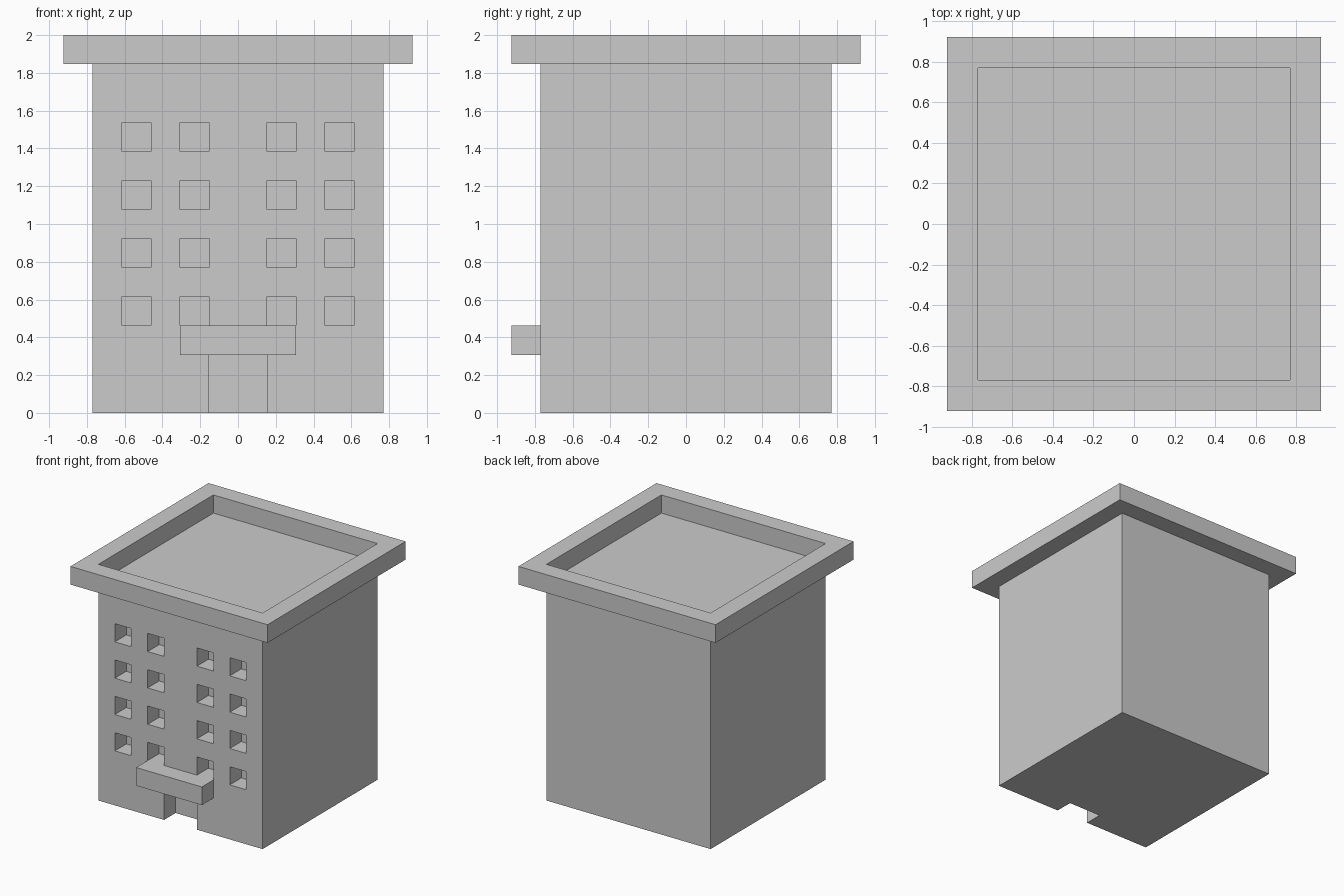
import bpy, bmesh
from mathutils import Vector

if "Cube" in bpy.data.objects:
    bpy.data.objects.remove(bpy.data.objects["Cube"])

U = 2 / 13  # building module: the whole model is 13 modules tall


def box(name, boxes):
    """One object made of boxes, each given as (min corner, max corner) in modules."""
    bm = bmesh.new()
    for lo, hi in boxes:
        lo, hi = Vector(lo) * U, Vector(hi) * U
        verts = bmesh.ops.create_cube(bm, size=1)["verts"]
        bmesh.ops.scale(bm, vec=hi - lo, verts=verts)
        bmesh.ops.translate(bm, vec=(lo + hi) / 2, verts=verts)
    mesh = bpy.data.meshes.new(name)
    bm.to_mesh(mesh)
    bm.free()
    obj = bpy.data.objects.new(name, mesh)
    bpy.context.collection.objects.link(obj)
    return obj


def cut(obj, boxes):
    """Subtract boxes from an object and remove the cutter."""
    cutter = box("cutter", boxes)
    cutter.hide_render = True
    mod = obj.modifiers.new("openings", 'BOOLEAN')
    mod.operation = 'DIFFERENCE'
    mod.solver = 'EXACT'
    mod.object = cutter
    bpy.context.view_layer.objects.active = obj
    bpy.ops.object.modifier_apply(modifier=mod.name)
    bpy.data.objects.remove(cutter)


# Main block with recessed windows and doorway
body = box("building_body", [((-5, -5, 0), (5, 5, 12))])
windows = [((x, -6, z), (x + 1, -4, z + 1))
           for x in (-4, -2, 1, 3) for z in (3, 5, 7, 9)]
doorway = ((-1, -6, -1), (1, -4, 2))
cut(body, windows + [doorway])

# Overhanging parapet around the flat roof
parapet = box("roof_parapet", [((-6, -6, 12), (6, 6, 13))])
cut(parapet, [((-5, -5, 11), (5, 5, 14))])

# Canopy above the doorway
box("door_canopy", [((-2, -6, 2), (2, -5, 3))])
